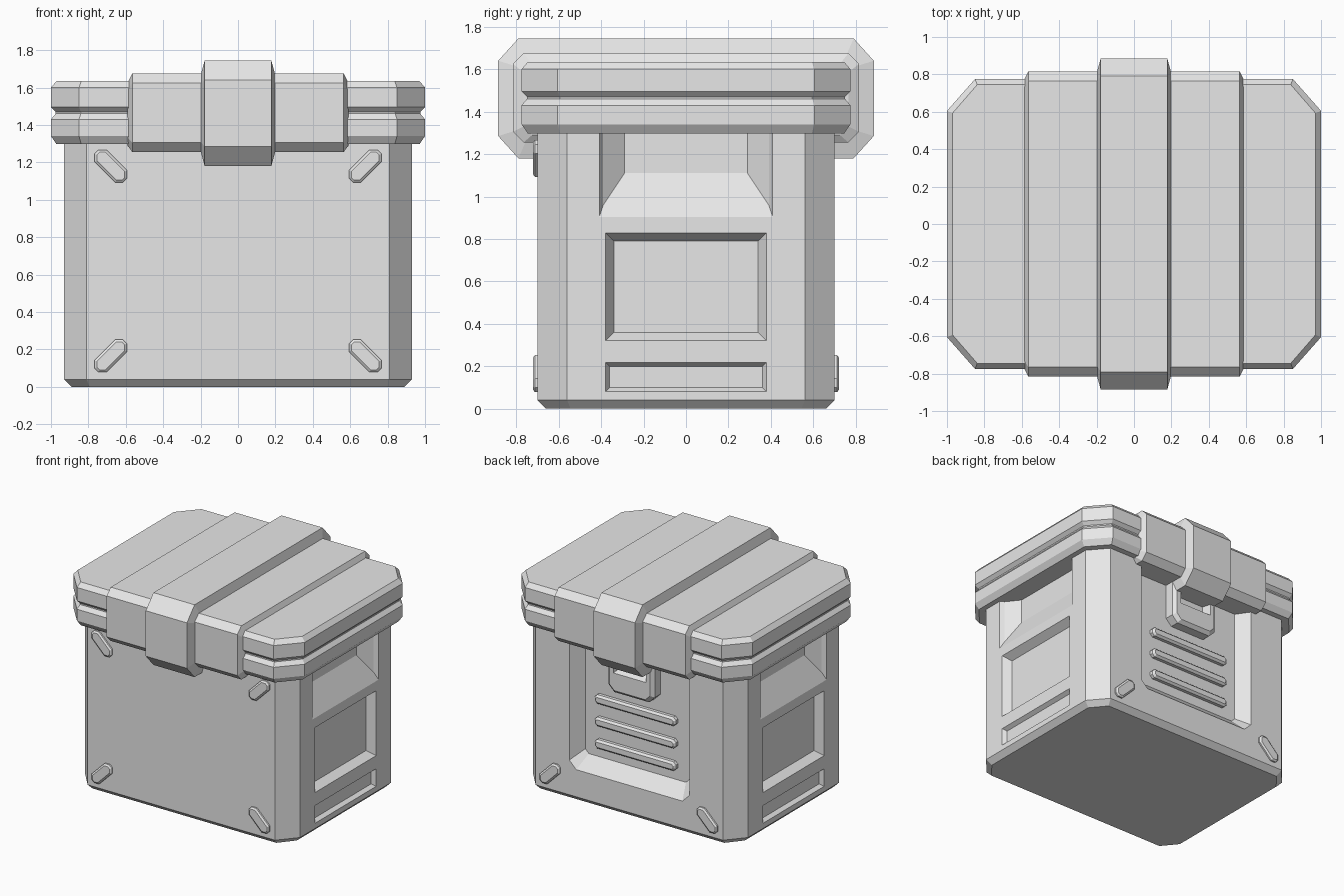
import bpy
import bmesh
import math

cube = bpy.data.objects.get("Cube")
if cube:
    bpy.data.objects.remove(cube, do_unlink=True)

grey = bpy.data.materials.new("plain_grey")
grey.use_nodes = True
grey.diffuse_color = (0.8, 0.8, 0.8, 1)
grey.node_tree.nodes["Principled BSDF"].inputs["Base Color"].default_value = (0.8, 0.8, 0.8, 1)


def section(u0, u1, v0, v1, cu=0.0, cv=None):
    """Rectangle, or octagon when its corners are chamfered."""
    cv = cu if cv is None else cv
    if not cu:
        return [(u0, v0), (u1, v0), (u1, v1), (u0, v1)]
    return [(u0 + cu, v0), (u1 - cu, v0), (u1, v0 + cv), (u1, v1 - cv),
            (u1 - cu, v1), (u0 + cu, v1), (u0, v1 - cv), (u0, v0 + cv)]


def loft(name, rings, place):
    """Closed solid through (depth, section) rings, put in space by place(u, v, w)."""
    bm = bmesh.new()
    loops = [[bm.verts.new(place(u, v, w)) for u, v in sec] for w, sec in rings]
    n = len(loops[0])
    for a, b in zip(loops, loops[1:]):
        for i in range(n):
            j = (i + 1) % n
            bm.faces.new((a[i], a[j], b[j], b[i]))
    bm.faces.new(loops[0])
    bm.faces.new(loops[-1])
    bmesh.ops.recalc_face_normals(bm, faces=bm.faces[:])
    mesh = bpy.data.meshes.new(name)
    bm.to_mesh(mesh)
    bm.free()
    mesh.materials.append(grey)
    obj = bpy.data.objects.new(name, mesh)
    bpy.context.scene.collection.objects.link(obj)
    return obj


def carve(obj, cutters):
    """Subtract the cutters from the object and delete them."""
    for cutter in cutters:
        mod = obj.modifiers.new("cut", 'BOOLEAN')
        mod.operation = 'DIFFERENCE'
        mod.solver = 'EXACT'
        mod.object = cutter
    bpy.context.view_layer.update()
    graph = bpy.context.evaluated_depsgraph_get()
    mesh = bpy.data.meshes.new_from_object(obj.evaluated_get(graph))
    obj.modifiers.clear()
    obj.data = mesh
    for cutter in cutters:
        bpy.data.objects.remove(cutter, do_unlink=True)


def upright(u, v, w):
    return (u, v, w)


def along_x(u, v, w):
    return (w, u, v)


def along_y(u, v, w):
    return (u, w, v)


def plan(x, y, cx, cy, inset):
    """Chamfered box outline, shrunk by inset."""
    k = inset * 0.6
    return section(inset - x, x - inset, inset - y, y - inset, cx - k, cy - k)


# Body with chamfered corners and a bevelled foot
body = loft("body", [(z, plan(0.93, 0.70, 0.12, 0.14, i))
                     for z, i in ((0, 0.04), (0.04, 0), (1.35, 0))], upright)

# Side recesses: carrying grip, large panel, low slot
cutters = []
for s in (1, -1):
    def side(u, v, w, s=s):
        return (s * w, u, v)
    grip = section(-0.41, 0.41, 0.90, 1.45)
    cutters.append(loft("grip_cutter", [
        (1.0, grip), (0.932, grip),
        (0.90, section(-0.39, 0.39, 0.96, 1.45)),
        (0.82, section(-0.29, 0.29, 1.11, 1.45))], side))
    for low, high, slope, depth in ((0.32, 0.83, 0.04, 0.06), (0.08, 0.22, 0.02, 0.03)):
        rim = section(-0.38, 0.38, low, high)
        floor = section(-0.38 + slope, 0.38 - slope, low + slope, high - slope)
        cutters.append(loft("panel_cutter", [(1.0, rim), (0.932, rim), (0.93 - depth, floor)], side))

# Back recess running up under the lid
rim = section(-0.52, 0.52, 0.25, 1.5, 0.06)
cutters.append(loft("back_cutter", [
    (0.8, rim), (0.702, rim),
    (0.60, section(-0.45, 0.45, 0.35, 1.5, 0.03))], along_y))
carve(body, cutters)

# Lid with a groove around its middle
LID = ((1.297, 0.03), (1.34, 0), (1.43, 0), (1.46, 0.025), (1.47, 0.025),
       (1.495, 0), (1.60, 0), (1.635, 0.03))
loft("lid", [(z, plan(1.0, 0.775, 0.15, 0.17, i)) for z, i in LID], upright)


# Straps over the lid
def strap(name, half, edge, outer, inner):
    loft(name, [(-half, inner), (-half + edge, outer),
                (half - edge, outer), (half, inner)], along_x)


strap("wide_strap", 0.59, 0.025,
      section(-0.815, 0.815, 1.255, 1.675, 0.05),
      section(-0.765, 0.765, 1.29, 1.625, 0.04))
strap("centre_strap", 0.20, 0.022,
      section(-0.885, 0.885, 1.18, 1.745, 0.095, 0.105),
      section(-0.805, 0.805, 1.26, 1.665, 0.05))

# Vent bars in the back recess
for k in range(3):
    z = 0.46 + 0.175 * k
    loft("vent_bar", [(0.58, section(-0.35, 0.35, z - 0.035, z + 0.035, 0.02)),
                      (0.625, section(-0.35, 0.35, z - 0.035, z + 0.035, 0.02)),
                      (0.64, section(-0.335, 0.335, z - 0.02, z + 0.02, 0.012))], along_y)

# Back latch with a finger slot
plate = section(-0.20, 0.20, 0.93, 1.32, 0.05)
latch = loft("latch", [(0.58, plate), (0.67, plate),
                       (0.695, section(-0.175, 0.175, 0.955, 1.30, 0.04))], along_y)
slot = section(-0.14, 0.14, 1.09, 1.25)
carve(latch, [loft("slot_cutter", [(0.8, slot), (0.697, slot),
                                   (0.63, section(-0.12, 0.12, 1.12, 1.23))], along_y)])


# Slanted corner studs, all pointing to the panel centre
def stud(name, x, z, facing):
    angle = math.atan2(0.67 - z, -x)
    angle = math.copysign(math.pi / 4, math.sin(angle) * math.cos(angle))
    c, s = math.cos(angle), math.sin(angle)

    def turned(u, v, w):
        return (x + u * c - v * s, facing * w, z + u * s + v * c)
    base = section(-0.108, 0.108, -0.045, 0.045, 0.03)
    top = section(-0.095, 0.095, -0.032, 0.032, 0.022)
    loft(name, [(0.68, base), (0.712, base), (0.722, top)], turned)


for x in (-0.68, 0.68):
    stud("front_upper_stud", x, 1.18, -1)
    stud("front_lower_stud", x, 0.165, -1)
    stud("back_lower_stud", x, 0.165, 1)
